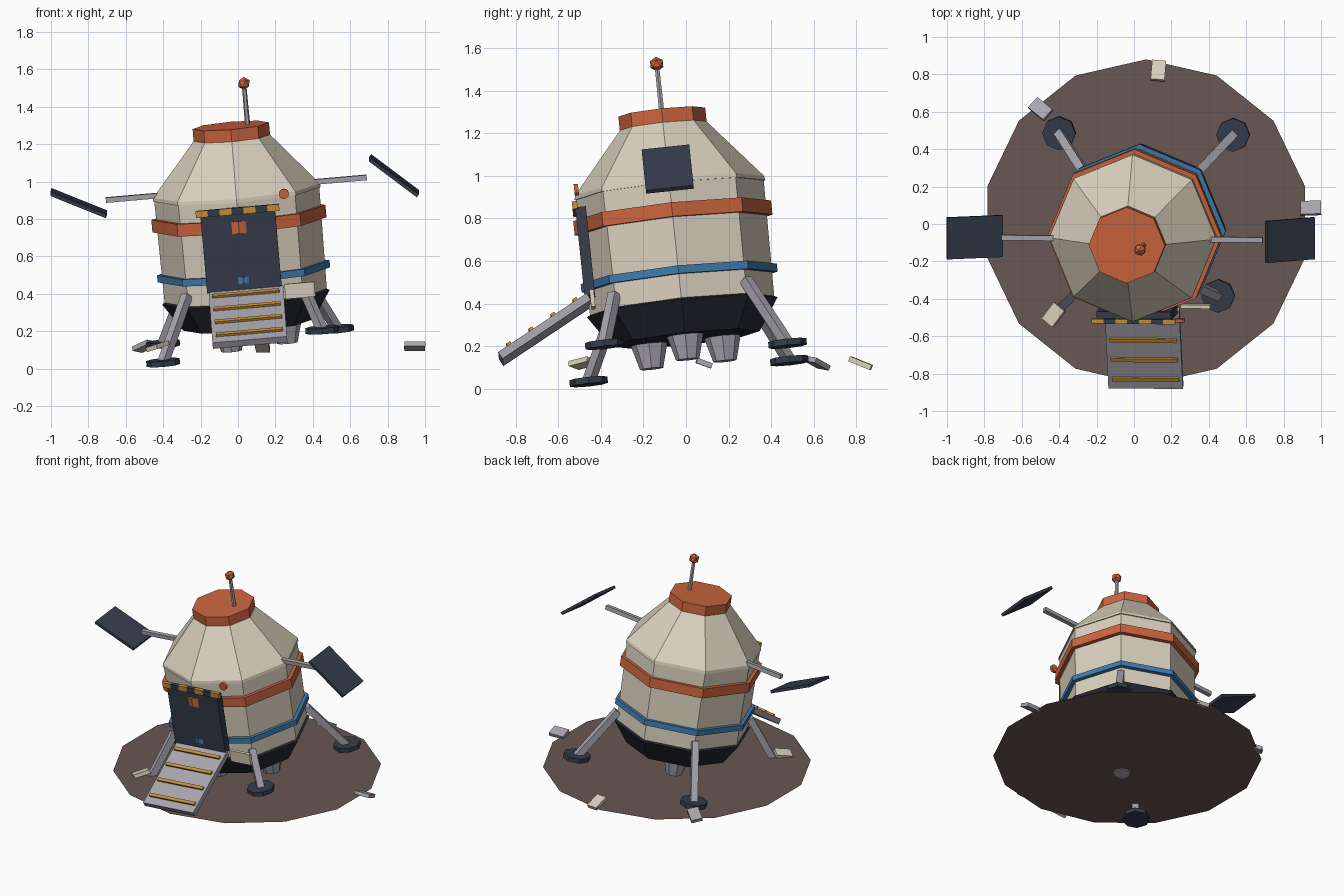
import bpy, bmesh, math
from mathutils import Matrix, Vector, Euler

cube = bpy.data.objects.get("Cube")
if cube:
    bpy.data.objects.remove(cube, do_unlink=True)


def material(name, color):
    m = bpy.data.materials.new(name)
    m.use_nodes = True
    rgba = (*color, 1)
    m.diffuse_color = rgba
    m.node_tree.nodes["Principled BSDF"].inputs["Base Color"].default_value = rgba
    return m


CREAM = material("cream", (0.70, 0.63, 0.51))
ORANGE = material("orange", (0.60, 0.13, 0.05))
BLUE = material("blue", (0.05, 0.20, 0.43))
NAVY = material("navy", (0.035, 0.045, 0.07))
BLACK = material("black", (0.018, 0.021, 0.03))
METAL = material("metal", (0.40, 0.38, 0.43))
YELLOW = material("yellow", (0.58, 0.29, 0.04))
SOIL = material("soil", (0.14, 0.095, 0.085))

# The whole craft leans forward and to its right
SHIP = Matrix.Translation((0.065, 0.01, 0.12)) @ Euler(
    (math.radians(6), 0, 0)).to_matrix().to_4x4() @ Matrix.Rotation(math.radians(-5), 4, "Y")
GROUND = Matrix.Identity(4)


def finish(name, bm, mat, matrix):
    bmesh.ops.recalc_face_normals(bm, faces=bm.faces)
    mesh = bpy.data.meshes.new(name)
    bm.to_mesh(mesh)
    bm.free()
    mesh.materials.append(mat)
    obj = bpy.data.objects.new(name, mesh)
    obj.matrix_world = matrix
    bpy.context.collection.objects.link(obj)
    return obj


def place(loc, rot=(0, 0, 0)):
    angles = [math.radians(a) for a in rot]
    return Matrix.Translation(loc) @ Euler(angles).to_matrix().to_4x4()


def box(name, mat, size, loc, rot=(0, 0, 0), frame=SHIP):
    bm = bmesh.new()
    bmesh.ops.create_cube(bm, size=1)
    bmesh.ops.scale(bm, vec=size, verts=bm.verts)
    return finish(name, bm, mat, frame @ place(loc, rot))


def lathe(name, mat, profile, loc=(0, 0, 0), rot=(0, 0, 0), sides=8):
    """Faceted solid from (radius, height) pairs, capped at both ends."""
    bm = bmesh.new()
    rings = []
    for r, z in profile:
        rings.append([bm.verts.new((r * math.cos(a), r * math.sin(a), z))
                      for a in (math.tau * i / sides for i in range(sides))])
    for low, high in zip(rings, rings[1:]):
        for i in range(sides):
            j = (i + 1) % sides
            bm.faces.new((low[i], low[j], high[j], high[i]))
    bm.faces.new(rings[0])
    bm.faces.new(rings[-1])
    return finish(name, bm, mat, SHIP @ place(loc, rot))


def strut(name, mat, start, end, width):
    a, b = Vector(start), Vector(end)
    d = b - a
    bm = bmesh.new()
    bmesh.ops.create_cube(bm, size=1)
    bmesh.ops.scale(bm, vec=(width, width, d.length), verts=bm.verts)
    yaw = math.atan2(d.y, d.x)
    pitch = math.acos(d.z / d.length)
    turn = Matrix.Rotation(yaw, 4, "Z") @ Matrix.Rotation(pitch, 4, "Y")
    return finish(name, bm, mat, SHIP @ Matrix.Translation((a + b) / 2) @ turn)


# Body
lathe("hull", CREAM, [(0.435, 0.26), (0.443, 0.82)])
lathe("upper_cone", CREAM, [(0.45, 0.82), (0.447, 0.84), (0.20, 1.13)])
lathe("heat_shield", BLACK, [(0.35, 0.115), (0.45, 0.265), (0.43, 0.275)])
lathe("orange_band", ORANGE, [(0.467, 0.655), (0.467, 0.722)])
lathe("blue_band", BLUE, [(0.463, 0.385), (0.463, 0.423)])
lathe("top_cap", ORANGE, [(0.205, 1.115), (0.205, 1.19)])

# Antenna
lathe("antenna_rod", METAL, [(0.014, 1.18), (0.012, 1.40)], (0.09, 0, 0), sides=6)
bm = bmesh.new()
bmesh.ops.create_icosphere(bm, subdivisions=1, radius=0.035)
finish("antenna_ball", bm, ORANGE, SHIP @ place((0.09, 0, 1.41)))

# Engine nozzles
for k in range(3):
    a = math.tau * k / 3
    lathe("engine_nozzle", METAL, [(0.055, 0), (0.09, 0.13)],
          (0.2 * math.cos(a), 0.2 * math.sin(a), 0))

# Landing legs; the front left one is pushed in and shortened
for sx in (-1, 1):
    for sy in (-1, 1):
        foot = Vector((0.467 * sx, 0.474 * sy, 0.003))
        if sx > 0 > sy:
            foot = Vector((0.395, -0.383, 0.095))
        strut("landing_leg", METAL, (0.31 * sx, 0.31 * sy, 0.335), foot, 0.045)
        lathe("foot_pad", NAVY, [(0.09, -0.015), (0.09, 0.015)], foot)

# Solar panels on side arms
for side, tilt in ((1, 42), (-1, 27)):
    box("solar_arm", METAL, (0.32, 0.028, 0.028), (0.54 * side, 0, 0.85))
    box("solar_panel", NAVY, (0.32, 0.225, 0.02), (0.846 * side, 0, 0.846), (0, tilt, 0))

# Doorway with a hazard strip above it
box("door", NAVY, (0.40, 0.05, 0.42), (0, -0.426, 0.559))
for i in range(7):
    box("hazard_block", NAVY if i % 2 else YELLOW, (0.064, 0.025, 0.036),
        ((i - 3) * 0.064, -0.452, 0.778))
lathe("door_lamp", ORANGE, [(0.027, -0.01), (0.027, 0.01)], (0.255, -0.437, 0.846),
      (90, 0, 0), sides=12)
box("loose_hull_plate", CREAM, (0.16, 0.02, 0.08), (0.295, -0.415, 0.32))

# Ramp with cross treads
top, bottom = Vector((0.005, -0.432, 0.343)), Vector((0.012, -0.873, 0.111))
slope = math.degrees(math.atan2(top.z - bottom.z, top.y - bottom.y))
box("ramp", METAL, (0.40, (top - bottom).length, 0.038), (top + bottom) / 2, (slope, 0, 0))
for t in (0.12, 0.37, 0.62, 0.87):
    spot = top.lerp(bottom, t) + Vector((0, -0.011, 0.021))
    box("ramp_tread", YELLOW, (0.36, 0.022, 0.018), spot, (slope, 0, 0))

# Ground patch
bm = bmesh.new()
bm.faces.new([bm.verts.new((0.065 + 0.87 * math.sin(math.tau * i / 14),
                            0.01 + 0.87 * math.cos(math.tau * i / 14), 0.105))
              for i in range(14)])
ground = finish("ground_patch", bm, SOIL, GROUND)
if ground.data.polygons[0].normal.z < 0:
    ground.data.flip_normals()

# Scattered debris plates
for mat, loc, rot in (
        (CREAM, (0.13, 0.82, 0.12), (-22, 0, -5)),
        (METAL, (-0.50, 0.615, 0.12), (-20, 8, 48)),
        (METAL, (0.945, 0.085, 0.12), (0, 20, 92)),
        (CREAM, (-0.43, -0.485, 0.12), (12, -14, -40))):
    box("debris_plate", mat, (0.075, 0.11, 0.025), loc, rot, GROUND)
